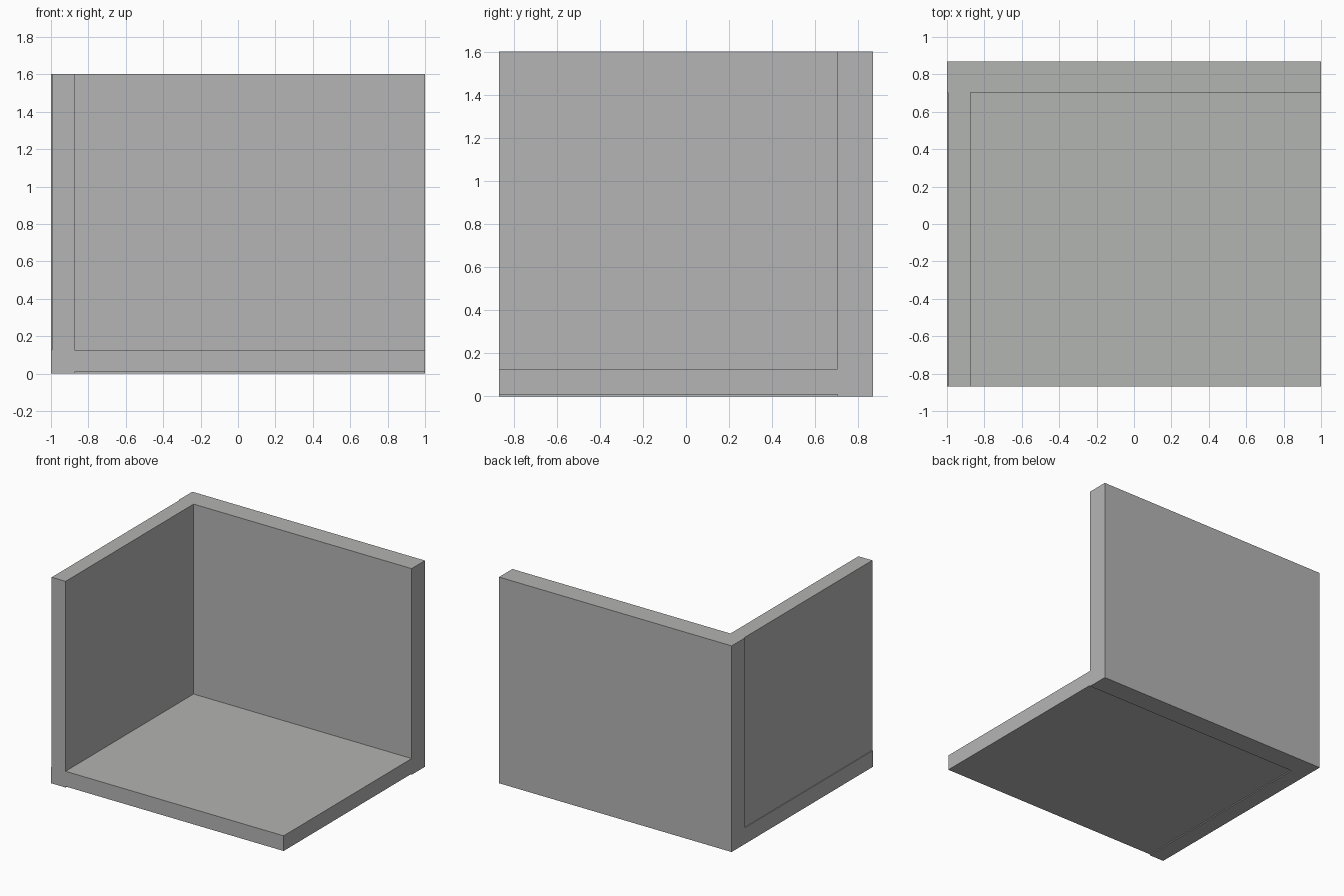
import bpy

if "Cube" in bpy.data.objects:
    bpy.data.objects.remove(bpy.data.objects["Cube"])

# Main dimensions
X, Y, TOP = 1.0, 0.868, 1.602
WALL_X, WALL_Y, FLOOR_Z = -0.875, 0.704, 0.126   # inner faces of the corner
FAR = 2.0                                        # cutters overshoot open sides


def box(name, lo, hi):
    """Axis-aligned box between two corners."""
    centre = [(a + b) / 2 for a, b in zip(lo, hi)]
    bpy.ops.mesh.primitive_cube_add(size=1, location=centre)
    ob = bpy.context.object
    ob.name = name
    ob.scale = [b - a for a, b in zip(lo, hi)]
    bpy.ops.object.transform_apply(location=True, rotation=False, scale=True)
    return ob


# Solid block that becomes floor, left wall and back wall
room = box("room_corner", (-X, -Y, 0), (X, Y, TOP))

cutters = [
    # open interior of the room
    box("interior_cutter", (WALL_X, -FAR, FLOOR_Z), (FAR, WALL_Y, FAR)),
    # shallow step on the outside of the left wall
    box("left_panel_cutter", (-FAR, -FAR, FLOOR_Z), (-X + 0.006, WALL_Y, FAR)),
    # shallow step under the floor
    box("underside_cutter", (WALL_X, -FAR, -1), (FAR, WALL_Y, 0.008)),
]

# Carve and discard the cutters
bpy.context.view_layer.objects.active = room
for cutter in cutters:
    mod = room.modifiers.new(cutter.name, 'BOOLEAN')
    mod.operation = 'DIFFERENCE'
    mod.solver = 'EXACT'
    mod.object = cutter
    cutter.hide_render = True
    bpy.ops.object.modifier_apply(modifier=mod.name)
    bpy.data.objects.remove(cutter, do_unlink=True)

# Mid-grey walls and a floor surface with a slight green tint
def paint(name, colour):
    mat = bpy.data.materials.new(name)
    mat.diffuse_color = (*colour, 1)
    mat.use_nodes = True
    mat.node_tree.nodes["Principled BSDF"].inputs["Base Color"].default_value = mat.diffuse_color
    room.data.materials.append(mat)


room.data.materials.clear()
paint("wall_grey", (0.46, 0.46, 0.46))
paint("floor_grey", (0.45, 0.46, 0.44))
for face in room.data.polygons:
    face.material_index = 1 if face.normal.z > 0.9 else 0
